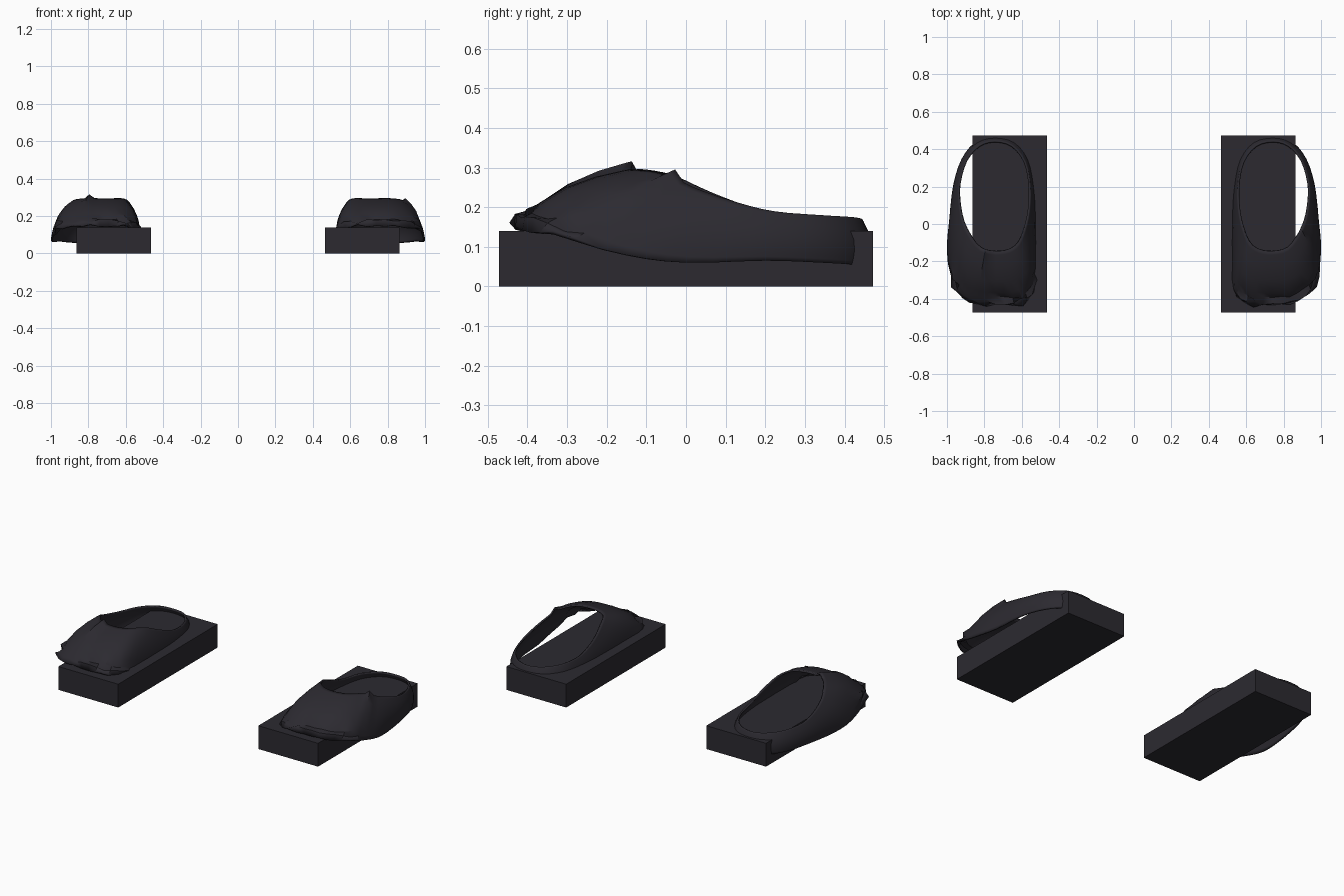
import bpy, math, random
from mathutils import Vector

if "Cube" in bpy.data.objects:
    bpy.data.objects.remove(bpy.data.objects["Cube"])

random.seed(4)
mat = bpy.data.materials.new("dark_fabric")
mat.diffuse_color = (0.025, 0.023, 0.03, 1)
mat.use_nodes = True
mat.node_tree.nodes["Principled BSDF"].inputs["Base Color"].default_value = mat.diffuse_color

# control points round the upper, from toe via outer side to heel and back: opening rim, lower hem
CONTROL = [
    ((.74, -.145, .295), (.74, -.44, .155)), ((.82, -.125, .295), (.88, -.42, .15)),
    ((.88, -.05, .285), (.97, -.33, .13)), ((.915, .02, .25), (1.0, -.15, .08)),
    ((.935, .12, .215), (.99, 0, .06)), ((.935, .22, .19), (.965, .2, .065)),
    ((.90, .34, .18), (.92, .34, .06)), ((.83, .42, .175), (.85, .43, .055)),
    ((.745, .445, .17), (.75, .46, .055)), ((.65, .42, .175), (.64, .44, .055)),
    ((.58, .33, .18), (.57, .35, .055)), ((.555, .2, .19), (.54, .2, .06)),
    ((.56, .07, .235), (.525, 0, .06)), ((.585, -.03, .28), (.52, -.2, .09)),
    ((.62, -.10, .295), (.53, -.36, .13)), ((.67, -.135, .295), (.60, -.43, .15)),
]
ROWS = [0, .06, .25, .5, .72, .84, .92, 1]
SUB = 3


def smooth_loop(pts):
    """Closed Catmull-Rom curve through the points."""
    pts = [Vector(p) for p in pts]
    n, out = len(pts), []
    for i in range(n):
        a, b, c, d = (pts[(i + k) % n] for k in (-1, 0, 1, 2))
        for j in range(SUB):
            t = j / SUB
            out.append(.5 * (2 * b + (c - a) * t + (2 * a - 5 * b + 4 * c - d) * t * t
                             + (3 * b - a - 3 * c + d) * t ** 3))
    return out


def finish(obj, angle):
    obj.data.materials.append(mat)
    bpy.ops.object.select_all(action='DESELECT')
    obj.select_set(True)
    bpy.context.view_layer.objects.active = obj
    bpy.ops.object.shade_smooth_by_angle(angle=math.radians(angle))


def shoe_upper(name, side, peak):
    rim = smooth_loop([c[0] for c in CONTROL])
    hem = smooth_loop([c[1] for c in CONTROL])
    rim[peak % len(rim)].z += .02
    n = len(rim)
    fold = [random.uniform(-1, 1) for _ in range(n)]
    verts, faces = [], []
    for r, t in enumerate(ROWS):
        for i in range(n):
            p = rim[i].lerp(hem[i], t)
            reach = (hem[i] - rim[i]).xy.length
            out = Vector((p.x - .75, p.y * .5, 0)).normalized()
            swell = math.sin(math.pi * t)
            p += Vector((0, 0, .08 * reach * swell)) + out * .014 * swell
            # gathered folds round the toe
            if t > .8 and p.y < -.27:
                f = fold[i] * (1 if r % 2 else -1)
                p += out * .012 * f + Vector((0, 0, .012 * f))
            p.x = min(p.x, 1) * side
            verts.append(p)
    for r in range(len(ROWS) - 1):
        for i in range(n):
            j = (i + 1) % n
            f = (r * n + i, (r + 1) * n + i, (r + 1) * n + j, r * n + j)
            faces.append(f if side > 0 else f[::-1])
    mesh = bpy.data.meshes.new(name)
    mesh.from_pydata(verts, [], faces)
    obj = bpy.data.objects.new(name, mesh)
    bpy.context.collection.objects.link(obj)
    finish(obj, 35)
    # cloth thickness, inwards
    mod = obj.modifiers.new("thickness", 'SOLIDIFY')
    mod.thickness = .01
    mod.offset = -1


def sole_block(name, side):
    bpy.ops.mesh.primitive_cube_add(size=1, location=(side * .664, 0, .07))
    obj = bpy.context.object
    obj.name = name
    obj.scale = (.397, .944, .14)
    bpy.ops.object.transform_apply(location=False, rotation=False, scale=True)
    finish(obj, 30)


for label, side, peak in (("right", 1, 7), ("left", -1, 2)):
    sole_block(label + "_sole_block", side)
    shoe_upper(label + "_shoe_upper", side, peak)
